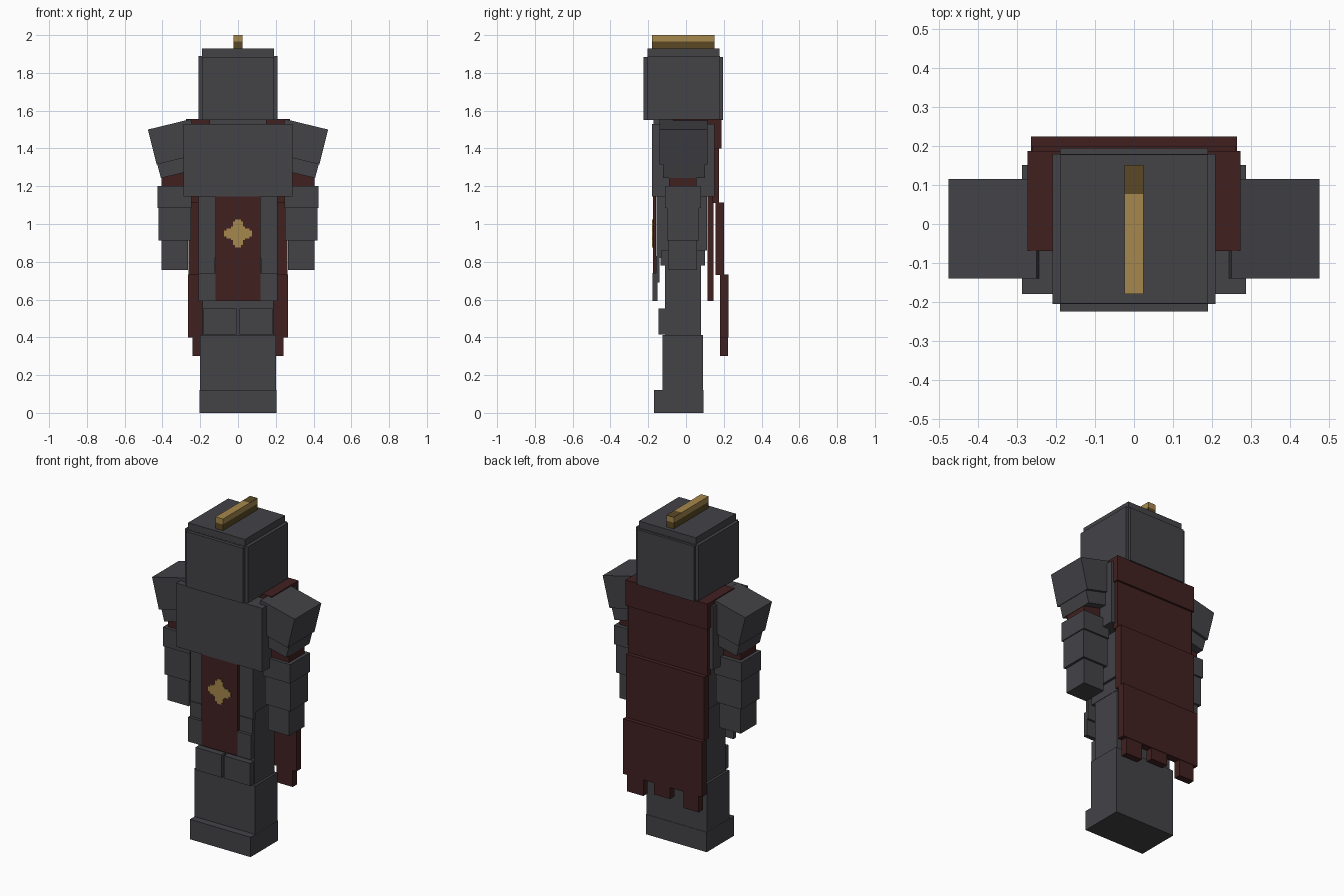
import bpy
import bmesh

cube = bpy.data.objects.get("Cube")
if cube:
    bpy.data.objects.remove(cube, do_unlink=True)


def material(name, rgb):
    m = bpy.data.materials.new(name)
    m.use_nodes = True
    color = (*rgb, 1.0)
    m.diffuse_color = color
    m.node_tree.nodes["Principled BSDF"].inputs["Base Color"].default_value = color
    return m


STEEL = material("dark steel", (0.056, 0.054, 0.062))
RED = material("deep red cloth", (0.053, 0.0145, 0.0145))
GOLD = material("gold", (0.38, 0.245, 0.075))
BRONZE = material("dark bronze", (0.105, 0.066, 0.018))


def prism(name, outline, y, mat):
    """Extrude an (x, z) outline between two y values."""
    bm = bmesh.new()
    face = bm.faces.new([bm.verts.new((px, y[0], pz)) for px, pz in outline])
    new = bmesh.ops.extrude_face_region(bm, geom=[face])["geom"]
    verts = [v for v in new if isinstance(v, bmesh.types.BMVert)]
    bmesh.ops.translate(bm, vec=(0, y[1] - y[0], 0), verts=verts)
    bmesh.ops.recalc_face_normals(bm, faces=bm.faces)
    mesh = bpy.data.meshes.new(name)
    bm.to_mesh(mesh)
    bm.free()
    mesh.materials.append(mat)
    obj = bpy.data.objects.new(name, mesh)
    bpy.context.collection.objects.link(obj)
    return obj


def box(name, x, y, z, mat=STEEL):
    return prism(name, [(x[0], z[0]), (x[1], z[0]), (x[1], z[1]), (x[0], z[1])], y, mat)


def wide(name, half, y, z, mat=STEEL):
    return box(name, (-half, half), y, z, mat)


def pair(name, outline, y, mat=STEEL):
    for side, s in (("left", 1), ("right", -1)):
        prism(side + "_" + name, [(s * px, pz) for px, pz in outline], y, mat)


def box_pair(name, x, y, z, mat=STEEL):
    pair(name, [(x[0], z[0]), (x[1], z[0]), (x[1], z[1]), (x[0], z[1])], y, mat)


# Helmet: stepped shells around one block
wide("helmet_sides", 0.21, (-0.205, 0.18), (1.55, 1.89))
wide("helmet_front_back", 0.19, (-0.225, 0.195), (1.551, 1.885))
wide("helmet_top", 0.19, (-0.204, 0.178), (1.6, 1.93))

# Crest
wide("crest_base", 0.025, (-0.18, 0.152), (1.925, 1.967), BRONZE)
wide("crest_ridge", 0.025, (-0.18, 0.152), (1.967, 1.998), GOLD)
wide("crest_rear_plate", 0.025, (0.077, 0.152), (1.998, 2.0), BRONZE)
wide("crest_front_plate", 0.025, (-0.18, 0.077), (1.998, 2.0), GOLD)

# Torso
wide("neck", 0.15, (-0.172, 0.12), (1.5, 1.551))
wide("chest_plate", 0.288, (-0.18, 0.152), (1.145, 1.53))
wide("waist", 0.205, (-0.14, 0.11), (0.86, 1.15))
wide("belt", 0.19, (-0.135, 0.1), (0.78, 0.87))
box_pair("front_panel", (0.12, 0.208), (-0.155, -0.13), (0.82, 1.147))
box_pair("upper_tasset", (0.122, 0.21), (-0.16, -0.14), (0.69, 0.83))
box_pair("lower_tasset", (0.12, 0.21), (-0.178, -0.152), (0.592, 0.74))

# Tabard and emblem
wide("front_tabard", 0.12, (-0.176, -0.158), (0.592, 1.15), RED)
wide("back_tabard", 0.12, (0.115, 0.145), (0.592, 1.15), RED)
quarter = [(0.075, 0.015), (0.062, 0.015), (0.062, 0.027), (0.036, 0.027),
           (0.036, 0.036), (0.027, 0.036), (0.027, 0.062), (0.015, 0.062), (0.015, 0.075)]
emblem = []
for turn in range(4):
    emblem += [(px, pz + 0.95) for px, pz in quarter]
    quarter = [(-pz, px) for px, pz in quarter]
prism("tabard_emblem", emblem, (-0.181, -0.176), GOLD)

# Cape: overlapping bands, shoulder straps and a notched hem
box_pair("cape_strap", (0.15, 0.274), (-0.07, 0.15), (1.525, 1.555), RED)
wide("cape_collar", 0.274, (0.115, 0.187), (1.4, 1.555), RED)
wide("cape_upper", 0.265, (0.14, 0.175), (1.11, 1.41), RED)
wide("cape_middle", 0.262, (0.155, 0.2), (0.73, 1.115), RED)
wide("cape_lower", 0.264, (0.18, 0.225), (0.4, 0.733), RED)
for i, (a, b, low) in enumerate([(-0.24, -0.14, 0.3), (-0.05, 0.06, 0.33), (0.13, 0.24, 0.3)]):
    box("cape_hem_%d" % (i + 1), (a, b), (0.18, 0.222), (low, 0.405), RED)

# Arms: slanted shoulder plates, sleeve and stepped forearm
pair("shoulder_plate", [(0.25, 1.555), (0.477, 1.5), (0.431, 1.315), (0.205, 1.37)],
     (-0.14, 0.115))
pair("shoulder_lower_plate", [(0.21, 1.37), (0.428, 1.318), (0.408, 1.243), (0.22, 1.288)],
     (-0.122, 0.1))
box_pair("sleeve", (0.265, 0.405), (-0.09, 0.055), (1.15, 1.3), RED)
box_pair("elbow_guard", (0.245, 0.426), (-0.11, 0.08), (1.085, 1.2))
box_pair("forearm", (0.25, 0.42), (-0.1, 0.07), (0.912, 1.09))
box_pair("hand", (0.265, 0.406), (-0.092, 0.057), (0.757, 0.915))

# Legs
wide("legs", 0.188, (-0.11, 0.08), (0.4, 0.85))
box_pair("knee_guard", (0.008, 0.182), (-0.146, -0.07), (0.415, 0.552))
wide("boot_shafts", 0.202, (-0.125, 0.09), (0.1, 0.412))
wide("boot_feet", 0.203, (-0.17, 0.092), (0.0, 0.12))
